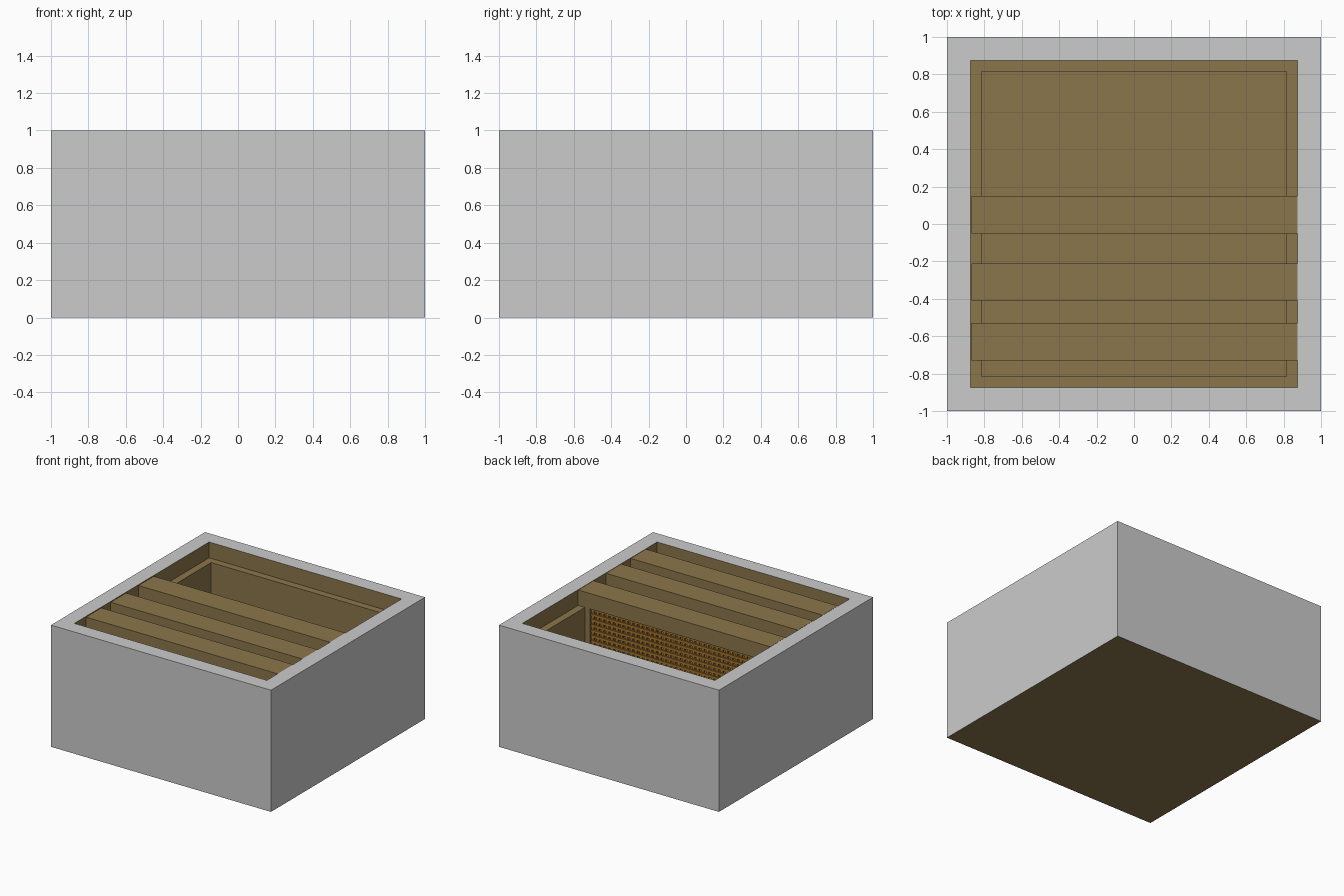
import bpy
import bmesh

cube = bpy.data.objects.get("Cube")
if cube:
    bpy.data.objects.remove(cube, do_unlink=True)


def material(name, rgb):
    m = bpy.data.materials.new(name)
    m.use_nodes = True
    m.diffuse_color = (*rgb, 1)
    m.node_tree.nodes["Principled BSDF"].inputs["Base Color"].default_value = (*rgb, 1)
    return m


GREY = material("light_grey", (0.6, 0.6, 0.6))
BROWN = material("wood_brown", (0.26, 0.18, 0.069))
ORANGE = material("mesh_orange", (0.36, 0.17, 0.025))


def finish(name, bm, *mats):
    bmesh.ops.recalc_face_normals(bm, faces=bm.faces)
    me = bpy.data.meshes.new(name)
    bm.to_mesh(me)
    bm.free()
    for m in mats:
        me.materials.append(m)
    ob = bpy.data.objects.new(name, me)
    bpy.context.collection.objects.link(ob)
    return ob


def add_box(bm, x0, x1, y0, y1, z0, z1):
    verts = bmesh.ops.create_cube(bm, size=1)["verts"]
    for v in verts:
        v.co.x = x1 if v.co.x > 0 else x0
        v.co.y = y1 if v.co.y > 0 else y0
        v.co.z = z1 if v.co.z > 0 else z0


def box(name, mat, *bounds):
    bm = bmesh.new()
    add_box(bm, *bounds)
    return finish(name, bm, mat)


RIM, WELL = 0.875, 0.815      # half widths of the opening and the stepped well
LEDGE, FLOOR = 0.87, 0.06     # heights

# Casing: square rings swept from the underside, over the rim, into the well
bm = bmesh.new()
profile = [(1, 0), (1, 1), (RIM, 1), (RIM, LEDGE), (WELL, LEDGE), (WELL, FLOOR)]
rings = [[bm.verts.new((sx * r, sy * r, z))
          for sx, sy in ((-1, -1), (1, -1), (1, 1), (-1, 1))] for r, z in profile]
for step, (a, b) in enumerate(zip(rings, rings[1:])):
    for i in range(4):
        j = (i + 1) % 4
        face = bm.faces.new((a[i], a[j], b[j], b[i]))
        face.material_index = 0 if step < 2 else 1   # grey outside and rim
for ring in (rings[0], rings[-1]):
    bm.faces.new(ring).material_index = 1
finish("casing", bm, GREY, BROWN)

# Cross beams resting on the ledge
for name, y in (("back", -0.05), ("middle", -0.41), ("front", -0.73)):
    box(name + "_beam", BROWN, -0.87, RIM, y, y + 0.2, LEDGE, 0.997)

# Divider posts under the back beam
POST = 0.77
for name, x in (("right_post", -WELL), ("left_post", POST)):
    box(name, BROWN, x, x + WELL - POST, 0.09, 0.145, FLOOR, LEDGE)

# Wire mesh between the posts
bm = bmesh.new()
pitch, half = 0.044, 0.011
count = int(2 * POST / pitch)
for i in range(count + 1):
    x = -POST + half + i * (2 * POST - 2 * half) / count
    add_box(bm, x - half, x + half, 0.11, 0.125, FLOOR, LEDGE)
rows = int((LEDGE - FLOOR) / pitch)
for i in range(rows + 1):
    z = FLOOR + half + i * (LEDGE - FLOOR - 2 * half) / rows
    add_box(bm, -POST, POST, 0.118, 0.133, z - half, z + half)
finish("wire_mesh", bm, ORANGE)
